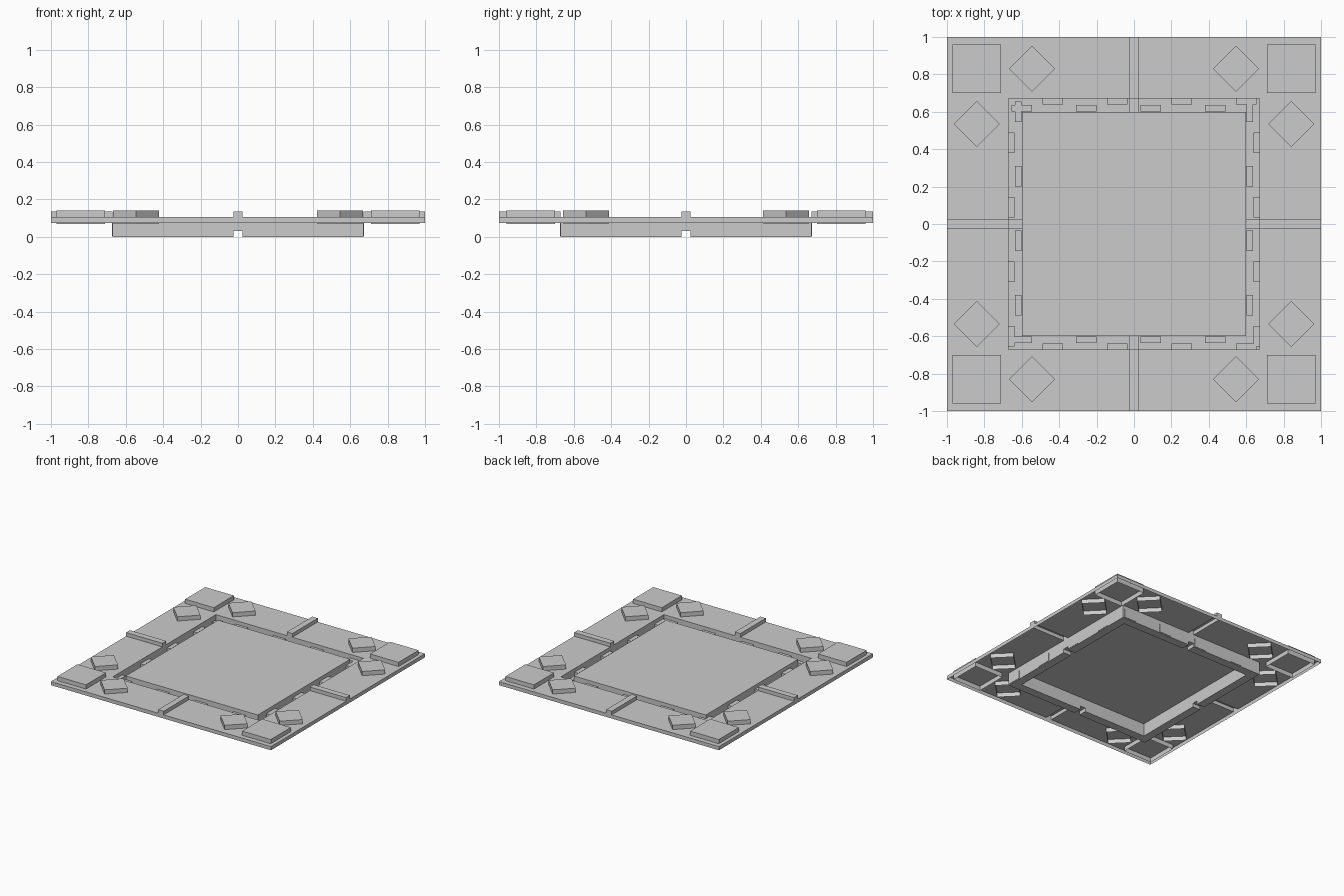
import bpy
import bmesh
from math import radians
from mathutils import Matrix, Vector

cube = bpy.data.objects.get("Cube")
if cube:
    bpy.data.objects.remove(cube, do_unlink=True)

# One plain grey for the whole panel
grey = bpy.data.materials.new("light_grey")
grey.use_nodes = True
grey.diffuse_color = (0.6, 0.6, 0.6, 1)
grey.node_tree.nodes["Principled BSDF"].inputs["Base Color"].default_value = (0.6, 0.6, 0.6, 1)

PLATE, SKIRT, RIDGE = 0.105, 0.075, 0.03
OUTER, INNER, RIB = 0.67, 0.60, 0.025


def finish(name, bm):
    mesh = bpy.data.meshes.new(name)
    bm.to_mesh(mesh)
    bm.free()
    mesh.materials.append(grey)
    obj = bpy.data.objects.new(name, mesh)
    bpy.context.collection.objects.link(obj)
    return obj


def open_box(name, x, y, sx, sy, z0, z1, turn=0, open_bottom=True):
    """Box with an open underside, given by centre, size and height range."""
    bm = bmesh.new()
    bmesh.ops.create_cube(bm, size=1)
    if open_bottom:
        low = [f for f in bm.faces if f.normal.z < -0.5]
        bmesh.ops.delete(bm, geom=low, context='FACES_ONLY')
    bm.transform(Matrix.Translation((x, y, (z0 + z1) / 2))
                 @ Matrix.Rotation(radians(turn), 4, 'Z')
                 @ Matrix.Diagonal((sx, sy, z1 - z0, 1)))
    return finish(name, bm)


# Pressed sheet: plate, sunken channel, raised centre and four ribs
def level(x, y):
    reach = max(abs(x), abs(y))
    if reach > 1:
        return SKIRT
    if reach < INNER:
        return PLATE
    base = 0.0 if reach < OUTER else PLATE
    return base + RIDGE if min(abs(x), abs(y)) < RIB else base


half = [RIB, INNER, OUTER, 1.0]
cuts = [-c for c in reversed(half)] + half
mids = [-1.5] + [(a + b) / 2 for a, b in zip(cuts, cuts[1:])] + [1.5]

bm = bmesh.new()


def quad(*points):
    bm.faces.new([bm.verts.new(Vector(p)) for p in points])


for i, (x0, x1) in enumerate(zip(cuts, cuts[1:])):
    for j, (y0, y1) in enumerate(zip(cuts, cuts[1:])):
        z = level(mids[i + 1], mids[j + 1])
        quad((x0, y0, z), (x1, y0, z), (x1, y1, z), (x0, y1, z))

# Upright walls wherever two neighbouring levels differ
for i, c in enumerate(cuts):
    for j, (a, b) in enumerate(zip(cuts, cuts[1:])):
        m = mids[j + 1]
        lo, hi = level(mids[i], m), level(mids[i + 1], m)
        if lo != hi:
            quad((c, a, lo), (c, a, hi), (c, b, hi), (c, b, lo))
        lo, hi = level(m, mids[i]), level(m, mids[i + 1])
        if lo != hi:
            quad((a, c, lo), (b, c, lo), (b, c, hi), (a, c, hi))
bmesh.ops.remove_doubles(bm, verts=bm.verts, dist=0.0001)
finish("pressed_sheet", bm)

# Corner pads and turned studs
for sx in (-1, 1):
    for sy in (-1, 1):
        tag = ("back" if sy > 0 else "front") + ("_left" if sx > 0 else "_right")
        open_box("corner_pad_" + tag, sx * 0.84, sy * 0.83, 0.26, 0.26, 0.068, 0.14)
        for n, (x, y) in enumerate([(0.545, 0.83), (0.84, 0.535)]):
            open_box(f"diamond_stud_{tag}_{n + 1}", sx * x, sy * y,
                     0.174, 0.174, 0.07, 0.14, turn=45)

# Staggered teeth along both walls of the channel
outer_row = [-0.435, -0.09, 0.255, 0.60]
for side in (-1, 1):
    for along in outer_row:
        for name, pos, dist in (("outer_tooth", along, 0.656),
                                ("inner_tooth", -along, 0.619)):
            d = side * dist
            open_box(name, pos, d, 0.11, 0.036, 0.005, 0.075, open_bottom=False)
            open_box(name, d, -pos, 0.036, 0.11, 0.005, 0.075, open_bottom=False)
